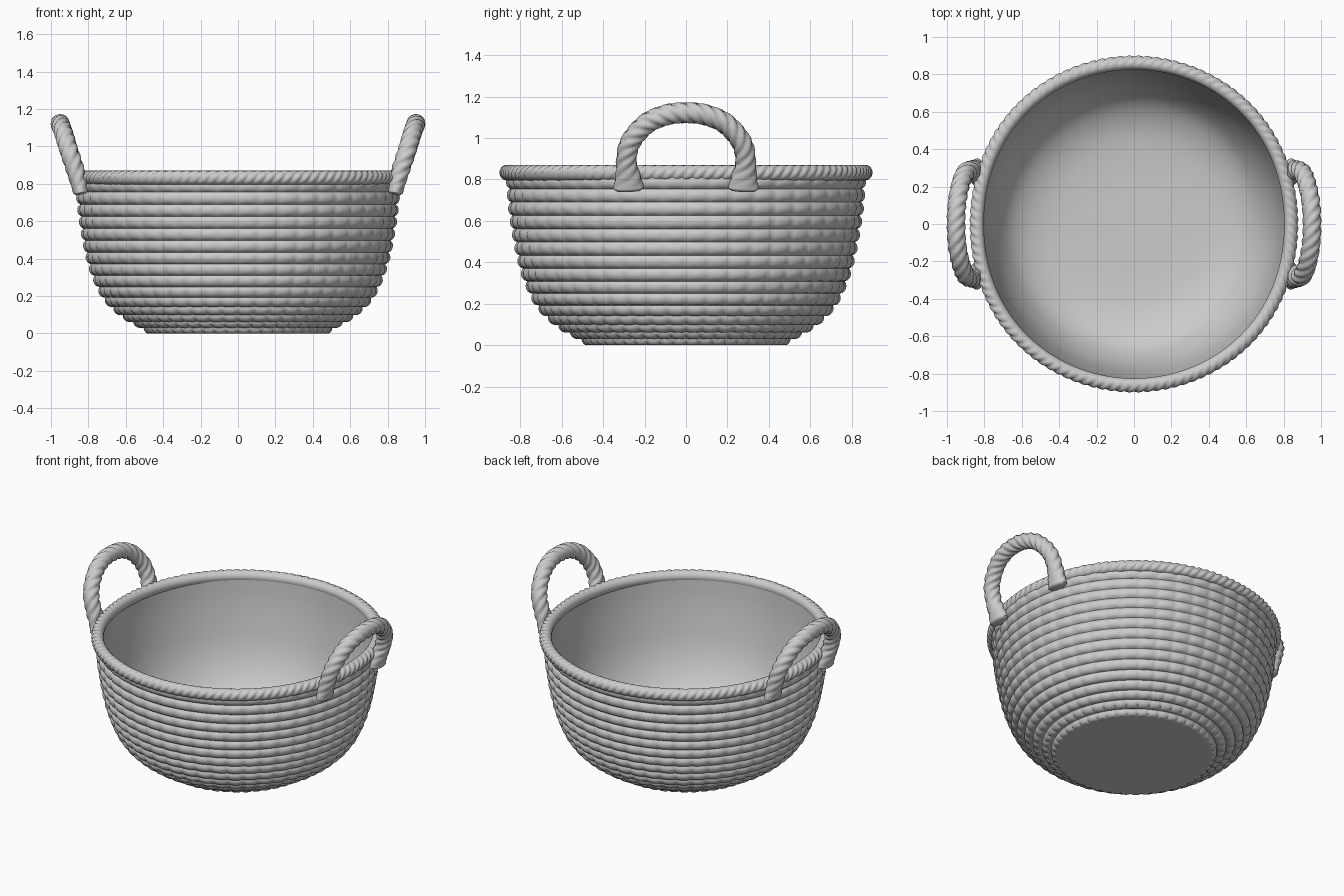
import bpy, bmesh, math
from mathutils import Vector

cube = bpy.data.objects.get("Cube")
if cube:
    bpy.data.objects.remove(cube, do_unlink=True)

grey = bpy.data.materials.new("plain_grey")
grey.use_nodes = True
GREY = (0.6, 0.6, 0.6, 1)
grey.diffuse_color = GREY
grey.node_tree.nodes["Principled BSDF"].inputs["Base Color"].default_value = GREY


def smooth_path(points, count):
    """Catmull-Rom curve through points, resampled evenly by length."""
    p = [Vector(q) for q in points]
    p = [2 * p[0] - p[1]] + p + [2 * p[-1] - p[-2]]
    fine = []
    for i in range(1, len(p) - 2):
        a, b, c, d = p[i - 1:i + 3]
        for s in range(30):
            t = s / 30
            fine.append(0.5 * (2 * b + (c - a) * t + (2 * a - 5 * b + 4 * c - d) * t * t
                               + (3 * b - a - 3 * c + d) * t ** 3))
    fine.append(p[-2])
    dist = [0]
    for a, b in zip(fine, fine[1:]):
        dist.append(dist[-1] + (b - a).length)
    out, j = [], 0
    for k in range(count):
        target = dist[-1] * k / (count - 1)
        while j < len(fine) - 2 and dist[j + 1] < target:
            j += 1
        t = (target - dist[j]) / (dist[j + 1] - dist[j])
        out.append(fine[j].lerp(fine[j + 1], t))
    return out


def skin(name, rings, loop=False, caps=False, angle=50):
    """Bridge a list of closed rings into one smooth object."""
    bm = bmesh.new()
    rows = [[bm.verts.new(co) for co in ring] for ring in rings]
    n = len(rows[0])
    pairs = list(zip(rows, rows[1:])) + ([(rows[-1], rows[0])] if loop else [])
    for a, b in pairs:
        for i in range(n):
            k = (i + 1) % n
            bm.faces.new((a[i], a[k], b[k], b[i]))
    if caps:
        bm.faces.new(rows[0])
        bm.faces.new(rows[-1])
    bmesh.ops.recalc_face_normals(bm, faces=bm.faces)
    mesh = bpy.data.meshes.new(name)
    bm.to_mesh(mesh)
    bm.free()
    mesh.materials.append(grey)
    obj = bpy.data.objects.new(name, mesh)
    bpy.context.collection.objects.link(obj)
    bpy.ops.object.select_all(action='DESELECT')
    obj.select_set(True)
    bpy.context.view_layer.objects.active = obj
    bpy.ops.object.shade_smooth_by_angle(angle=math.radians(angle))
    return obj


def ridge(phase):
    """Rounded strand with a narrow groove, 0 to 1."""
    return abs(math.sin(phase / 2)) ** 0.7


# Woven bowl: quilted outside, smooth inside
ROWS, COLS, STEP, SEG = 15, 48, 7, 336
outer = smooth_path([(.45, 0), (.53, .05), (.615, .1), (.70, .18), (.755, .28), (.795, .4),
                     (.825, .55), (.843, .68), (.853, .82)], ROWS * STEP + 1)
inner = smooth_path([(.828, .83), (.82, .7), (.80, .55), (.77, .4), (.72, .27), (.64, .16),
                     (.5, .09), (.3, .065), (.02, .06)], 30)
rings = []
for i, p in enumerate(outer):
    q = outer[min(i + 1, len(outer) - 1)] - outer[max(i - 1, 0)]
    normal = Vector((q.y, -q.x)).normalized()
    row = abs(math.sin(math.pi * i / STEP)) ** 0.6
    ring = []
    for s in range(SEG):
        a = math.tau * s / SEG
        col = abs(math.sin(a * COLS / 2)) ** 0.6
        r, z = p + normal * row * (0.011 + 0.009 * col)
        ring.append((r * math.cos(a), r * math.sin(a), max(z, 0)))
    rings.append(ring)
for r, z in inner:
    rings.append([(r * math.cos(math.tau * s / SEG), r * math.sin(math.tau * s / SEG), z)
                  for s in range(SEG)])
skin("woven_bowl", rings, caps=True)

# Twisted rim: strands show on the outside, the inner lip stays smooth
RIM_SEG, TURNS, STRANDS = 672, 112, 3
rings = []
for s in range(RIM_SEG):
    a = math.tau * s / RIM_SEG
    squeeze = 0.022 * abs(math.cos(a)) ** 6      # slightly tucked in beside the handles
    ring = []
    for k in range(20):
        f = math.tau * k / 20
        show = min(1, max(0, math.cos(f - 0.3) + 0.25))
        rad = 0.038 - 0.011 * show * (1 - ridge(STRANDS * f - TURNS * a))
        r = 0.863 - squeeze + rad * math.cos(f)
        ring.append((r * math.cos(a), r * math.sin(a), 0.833 + rad * math.sin(f)))
    rings.append(ring)
skin("twisted_rim", rings, loop=True, angle=60)

# Twisted arched handles with smooth flared feet
half = [(.838, .277, .745), (.85, .28, .80), (.875, .288, .89), (.905, .268, .98),
        (.932, .19, 1.07), (.948, .09, 1.113)]
arch = half + [(.951, 0, 1.122)] + [(x, -y, z) for x, y, z in reversed(half)]
COUNT = 200
path = smooth_path(arch, COUNT)
lean = Vector((1, 0, -0.3)).normalized()          # outward direction of the arch plane
for name, side in (("left_handle", 1), ("right_handle", -1)):
    rings = []
    for i, p in enumerate(path):
        t = i / (COUNT - 1)
        tangent = (path[min(i + 1, COUNT - 1)] - path[max(i - 1, 0)]).normalized()
        across = tangent.cross(lean).normalized()
        out = across.cross(tangent)
        end = min(t, 1 - t)
        foot = max(0, 1 - end / 0.12)             # 1 at the foot, 0 on the rope
        tip = min(1, 0.72 + end / 0.035)          # rounds off the end
        ring = []
        for k in range(24):
            f = math.tau * k / 24
            strand = ridge(4 * f + 20 * math.tau * t)
            rad = 0.051 - 0.012 * (1 - strand) * min(1, end / 0.12)
            wide = rad * (1 + 0.5 * foot) * tip
            thick = rad * (1 - 0.2 * foot) * tip
            v = p + across * wide * math.cos(f) + out * thick * math.sin(f)
            ring.append((side * v.x, side * v.y, v.z))
        rings.append(ring)
    skin(name, rings, caps=True, angle=60)
